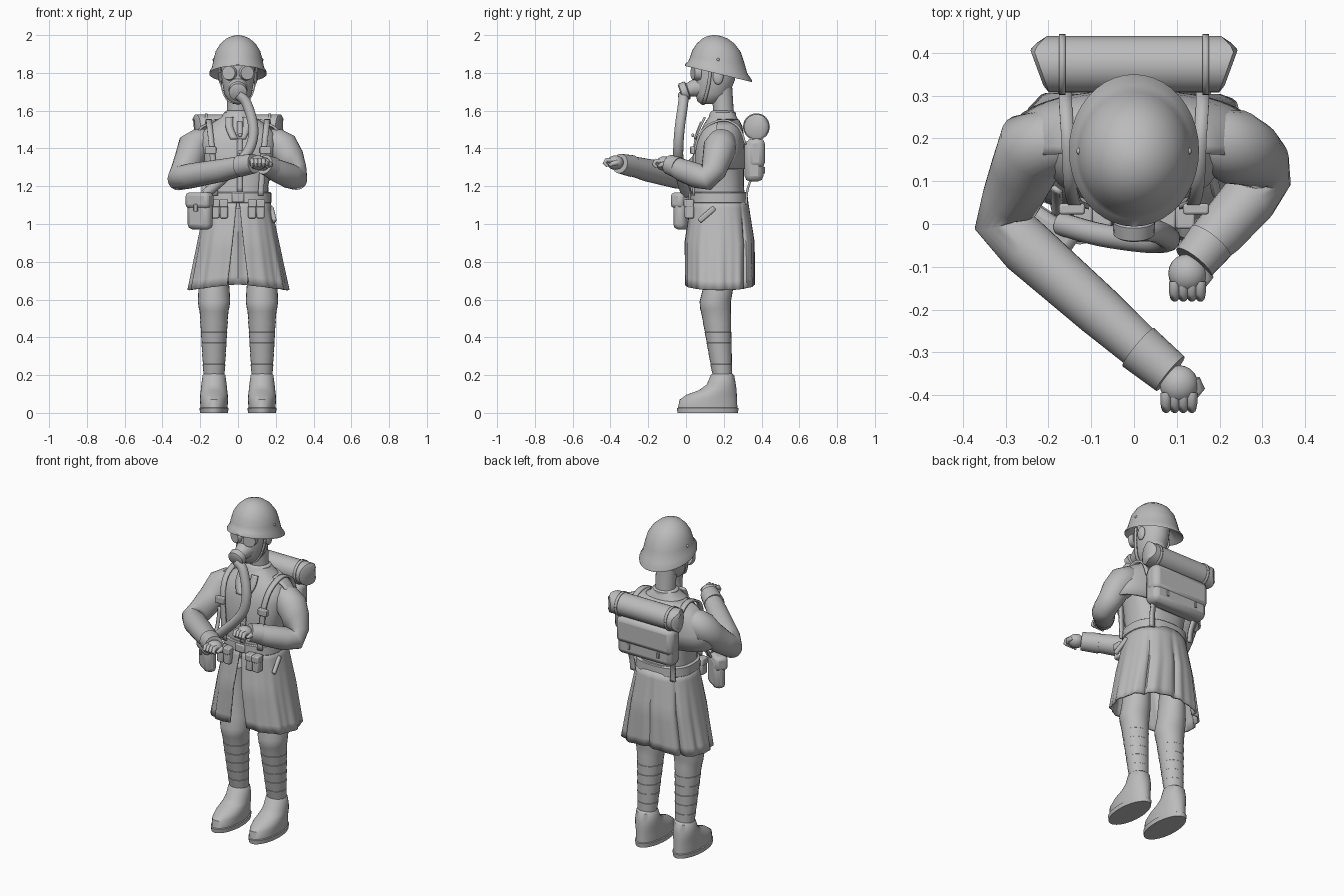
import bpy, bmesh, math
from mathutils import Vector

cube = bpy.data.objects.get("Cube")
if cube:
    bpy.data.objects.remove(cube)

grey = bpy.data.materials.new("plain_grey")
grey.use_nodes = True
grey.diffuse_color = (0.5, 0.5, 0.5, 1)
grey.node_tree.nodes["Principled BSDF"].inputs["Base Color"].default_value = (0.5, 0.5, 0.5, 1)


def finish(name, bm, angle=40, solid=0, bevel=0):
    bmesh.ops.recalc_face_normals(bm, faces=bm.faces)
    mesh = bpy.data.meshes.new(name)
    bm.to_mesh(mesh)
    bm.free()
    for p in mesh.polygons:
        p.use_smooth = True
    mesh.set_sharp_from_angle(angle=math.radians(angle))
    mesh.materials.append(grey)
    ob = bpy.data.objects.new(name, mesh)
    bpy.context.collection.objects.link(ob)
    if solid:
        m = ob.modifiers.new("thickness", "SOLIDIFY")
        m.thickness, m.offset = solid, 0
    if bevel:
        m = ob.modifiers.new("bevel", "BEVEL")
        m.width, m.segments = bevel, 2
    return ob


def skin(bm, rings, closed=True):
    for a, b in zip(rings, rings[1:]):
        n = len(a)
        for i in range(n if closed else n - 1):
            j = (i + 1) % n
            bm.faces.new((a[i], a[j], b[j], b[i]))


def spow(v, p):
    return math.copysign(abs(v) ** p, v)


def loft(name, rings, cx=0, seg=32, power=1.0, angle=40):
    """Stack of rounded rings (z, cy, rx, ry, optional slope in y)."""
    bm = bmesh.new()
    rows = []
    for z, cy, rx, ry, *slope in rings:
        row = []
        for i in range(seg):
            a = math.tau * i / seg
            y = ry * spow(math.sin(a), power)
            row.append(bm.verts.new((cx + rx * spow(math.cos(a), power), cy + y,
                                     z + (slope[0] * y if slope else 0))))
        rows.append(row)
    skin(bm, rows)
    bm.faces.new(rows[0])
    bm.faces.new(rows[-1])
    return finish(name, bm, angle)


def tube(name, pts, radii, seg=20, angle=45):
    """Round limb along a path, one radius per point."""
    pts = [Vector(p) for p in pts]
    bm, rows, u = bmesh.new(), [], Vector((0.3, 0.2, 1))
    for i, (p, r) in enumerate(zip(pts, radii)):
        t = (pts[min(i + 1, len(pts) - 1)] - pts[max(i - 1, 0)]).normalized()
        u = (u - t * u.dot(t)).normalized()
        w = t.cross(u)
        rows.append([bm.verts.new(p + r * (u * math.cos(a) + w * math.sin(a)))
                     for a in (math.tau * k / seg for k in range(seg))])
    skin(bm, rows)
    bm.faces.new(rows[0])
    bm.faces.new(rows[-1])
    return finish(name, bm, angle)


def smooth_path(pts, steps=6):
    """Catmull-Rom points through a short path."""
    p = [Vector(q) for q in pts]
    p = [p[0]] + p + [p[-1]]
    out = []
    for a, b, c, d in zip(p, p[1:], p[2:], p[3:]):
        for k in range(steps):
            t = k / steps
            out.append(0.5 * (2 * b + (c - a) * t + (2 * a - 5 * b + 4 * c - d) * t ** 2
                              + (3 * b - a - 3 * c + d) * t ** 3))
    return out + [p[-1]]


def ribbon(name, pts, width=0.03, side=(1, 0, 0), solid=0.012):
    bm, h = bmesh.new(), Vector(side) * width / 2
    skin(bm, [[bm.verts.new(p - h), bm.verts.new(p + h)] for p in smooth_path(pts, 4)], False)
    return finish(name, bm, 40, solid)


def box(name, loc, size, bevel=0.008, rot=(0, 0, 0)):
    bm = bmesh.new()
    bmesh.ops.create_cube(bm, size=1)
    bmesh.ops.scale(bm, vec=size, verts=bm.verts)
    ob = finish(name, bm, 40, 0, bevel)
    ob.location, ob.rotation_euler = loc, rot
    return ob


def ball(name, loc, size):
    bm = bmesh.new()
    bmesh.ops.create_uvsphere(bm, u_segments=20, v_segments=12, radius=1)
    bmesh.ops.scale(bm, vec=size, verts=bm.verts)
    ob = finish(name, bm)
    ob.location = loc
    return ob


# Torso, collar and belt
loft("torso", [(1.08, .175, .165, .14), (1.2, .172, .16, .135), (1.3, .175, .18, .132),
               (1.42, .175, .205, .13), (1.48, .185, .195, .115), (1.53, .19, .145, .095),
               (1.565, .195, .09, .075), (1.59, .197, .07, .06)], power=.8)
loft("collar", [(1.53, .19, .085, .08), (1.59, .195, .075, .068), (1.6, .195, .06, .055)])
loft("belt", [(1.11, .175, .172, .148), (1.115, .175, .178, .153), (1.165, .175, .176, .151),
              (1.17, .175, .168, .146)], power=.8)
box("belt_buckle", (0, .02, 1.14), (.065, .015, .05))
ribbon("coat_front_edge", [(.01, .08, 1.54), (.01, .05, 1.45), (.01, .038, 1.3), (.01, .03, 1.17)], .03)
for z in (1.47, 1.38, 1.29, 1.21):
    ball("coat_button", (.012, .036, z), (.01, .008, .01))

# Short cape over the back of the shoulders
bm = bmesh.new()
rows = [[bm.verts.new((rx * spow(math.cos(a), .85), .185 + ry * spow(math.sin(a), .85), z))
         for a in (math.pi * (k / 24 * 1.1 - .05) for k in range(25))]
        for z, rx, ry in ((1.55, .12, .09), (1.515, .19, .108), (1.45, .255, .118),
                          (1.38, .285, .121), (1.29, .295, .121))]
skin(bm, rows, False)
finish("shoulder_cape", bm, 40, .012)

# Coat skirt with deep pleats behind and an open front
bm, rows, N = bmesh.new(), [], 144
for k in range(11):
    t = k / 10
    row = []
    for i in range(N + 1):
        gap = .02 + .15 * t
        a = -math.pi / 2 + gap + (math.tau - 2 * gap) * i / N
        c, s = math.cos(a), math.sin(a)
        fold = 1 + .02 * t * math.cos(12 * a) + .012 * t * math.cos(23 * a)
        if s > .1:
            fold -= .09 * min(1, 2 * t) * max(0, math.cos(8 * a)) ** 12
        x = (.165 + .095 * t) * fold * spow(c, .85)
        y = .178 + (.145 + .035 * min(1, 2 * t)) * fold * spow(s, .85)
        row.append(bm.verts.new((x, y, 1.13 - t * (.45 + .03 * abs(c)))))
    rows.append(row)
skin(bm, rows, False)
finish("coat_skirt", bm, 40, .01)

for s, side in ((-1, "right"), (1, "left")):
    # Legs with finely stepped cloth wraps, and boots
    x = s * .127
    wraps = []
    for i in range(6):
        t = i / 6
        z, rx, ry = .54 - .34 * t, .077 - .02 * t, .08 - .027 * t
        cy = .158 + .034 * t
        wraps += [(z, cy, rx, ry), (z - .055, cy + .006, rx - .0055, ry - .006)]
    loft(side + "_leg", [(.95, .18, .05, .08), (.66, .17, .082, .08), (.59, .155, .086, .083),
                         (.55, .156, .08, .081)] + wraps, x, 24, angle=30)
    loft(side + "_boot", [(0, .115, .074, .16), (.025, .115, .077, .163), (.028, .115, .072, .157),
                          (.07, .118, .074, .152), (.095, .135, .073, .134), (.12, .168, .07, .1),
                          (.15, .187, .067, .077), (.2, .193, .06, .062), (.21, .193, .05, .05)], x)

    # Pack straps, lapels, chest buckles and belt pouches
    ribbon(side + "_pack_strap", [(s * .16, .315, 1.42), (s * .16, .28, 1.51), (s * .155, .2, 1.55),
                                  (s * .15, .1, 1.51), (s * .14, .053, 1.42), (s * .13, .045, 1.3),
                                  (s * .12, .04, 1.15)])
    ribbon(side + "_lower_strap", [(s * .15, .35, 1.25), (s * .14, .325, 1.18), (s * .135, .318, 1.1)])
    box(side + "_chest_buckle", (s * .145, .035, 1.39), (.06, .025, .04), .005)
    ribbon(side + "_lapel", [(s * .045, .1, 1.565), (s * .045, .073, 1.51), (s * .02, .046, 1.45)], .04)
    for dx in (.075, .12):
        box(side + "_belt_pouch", (s * dx, .018, 1.08), (.042, .05, .1))
        box(side + "_pouch_flap", (s * dx, .014, 1.11), (.046, .052, .04), .006)

    # Goggles, ears, chin strap and roll strap
    bm = bmesh.new()
    bmesh.ops.create_cone(bm, cap_ends=True, segments=24, radius1=.043, radius2=.036, depth=.035)
    ob = finish(side + "_goggle", bm)
    ob.location, ob.rotation_euler = (s * .044, .052, 1.8), (math.pi / 2, 0, s * .35)
    ball(side + "_ear", (s * .09, .17, 1.78), (.014, .028, .042))
    ribbon(side + "_chin_strap", [(s * .096, .13, 1.83), (s * .09, .12, 1.74), (s * .06, .1, 1.66),
                                  (0, .09, 1.635)], .018, (0, 1, 0), .008)
    ball(side + "_helmet_rivet", (s * .128, .17, 1.87), (.007, .008, .008))
    ribbon(side + "_roll_strap", [(s * .168, .373 + .068 * math.cos(a), 1.515 + .068 * math.sin(a))
                                  for a in (math.tau * k / 12 for k in range(13))], .015, solid=.006)

# Head, mask and helmet
loft("neck", [(1.55, .2, .062, .058), (1.62, .197, .058, .054), (1.72, .185, .06, .06)], seg=24)
loft("head", [(1.635, .115, .025, .035), (1.65, .125, .05, .065), (1.69, .14, .073, .09),
              (1.76, .15, .086, .108), (1.83, .155, .09, .112), (1.9, .155, .08, .1)])
tube("mask_snout", [(0, .09, 1.73), (0, .04, 1.718), (0, .012, 1.71), (0, .007, 1.708), (0, -.024, 1.697),
                    (0, -.03, 1.695)], [.06, .045, .036, .05, .048, .038])
loft("helmet", [(1.86, .165, .1, .11, -.2), (1.802, .172, .142, .166, -.24), (1.794, .172, .152, .178, -.24),
                (1.803, .172, .152, .178, -.24), (1.828, .168, .138, .157, -.2), (1.87, .165, .13, .143, -.1),
                (1.915, .162, .118, .128, -.04), (1.955, .157, .093, .1), (1.982, .153, .062, .067),
                (1.995, .15, .032, .035), (2.0, .15, .008, .008)], seg=40, angle=50)

# Breathing hose leading to the hip bag
path = smooth_path([(0, -.015, 1.685), (.045, -.015, 1.64), (.08, -.032, 1.52), (.07, -.04, 1.42), (.02, -.04, 1.34),
                    (-.08, -.025, 1.24), (-.17, .0, 1.16)], 6)
tube("breathing_hose", path, [.027] * len(path), 16, 60)

# Arms, cuffs and hands
shoulder = [(.15, .19, 1.445), (.195, .19, 1.432), (.235, .18, 1.405)]
r_arm = [(-x, y, z) for x, y, z in shoulder] + [(-.258, .125, 1.345), (-.288, .055, 1.28),
        (-.31, .01, 1.243), (-.25, -.055, 1.255), (-.08, -.205, 1.285), (.05, -.32, 1.315)]
l_arm = shoulder + [(.272, .165, 1.35), (.295, .145, 1.285), (.303, .11, 1.243),
                    (.27, .06, 1.255), (.2, -.02, 1.285), (.15, -.07, 1.31)]
fat = [.06, .078, .088, .078, .069, .066, .066, .06, .05]
for side, arm, cuff, palm in (
        ("right", r_arm, ((.01, -.288, 1.307), (.085, -.35, 1.32)), Vector((.105, -.375, 1.325))),
        ("left", l_arm, ((.18, -.04, 1.298), (.14, -.09, 1.315)), Vector((.125, -.115, 1.32)))):
    tube(side + "_sleeve", arm, fat, 24, 60)
    tube(side + "_cuff", cuff, (.058, .052))
    ball(side + "_palm", palm, (.045, .045, .038))
    for k in range(4):
        p = palm + Vector((-.03 + .02 * k, -.02, .012))
        tube(side + "_finger", [p, p + Vector((0, -.025, .002)), p + Vector((0, -.036, -.014)),
                                p + Vector((0, -.02, -.032))], (.013, .013, .011, .008), 10, 60)
    p = palm + Vector((.035, .01, 0))
    tube(side + "_thumb", [p, p + Vector((.012, -.02, -.005)), p + Vector((0, -.04, -.014))],
         (.015, .014, .008), 10, 60)

# Backpack with a long flap, and a rolled blanket with slanted ends
box("backpack", (0, .36, 1.335), (.37, .1, .22), .03)
box("backpack_flap", (0, .37, 1.375), (.38, .095, .16), .03)
for s in (-1, 1):
    box("backpack_clasp", (s * .1, .412, 1.285), (.014, .012, .035), .003)
roll = tube("blanket_roll", [(-.23, .373, 1.515), (-.222, .373, 1.515), (.222, .373, 1.515), (.23, .373, 1.515)],
            [.05, .066, .066, .05], 24)
for v in roll.data.vertices:
    d = v.co.y - .373
    v.co.x *= 1 + 1.6 * d - 6 * max(d - .035, 0)

# Hip bag hung at an angle, and a small sheath on the other side
yaw = -.6
across, out = Vector((math.cos(yaw), math.sin(yaw), 0)), Vector((math.sin(yaw), -math.cos(yaw), 0))
bag = Vector((-.2, -.01, 1.065))
box("hip_bag", bag, (.14, .07, .19), .028, (0, 0, yaw))
box("hip_bag_flap", bag + out * .006 + Vector((0, 0, .06)), (.146, .076, .085), .02, (0, 0, yaw))
box("hip_bag_clasp", bag + out * .042 + Vector((0, 0, .02)), (.022, .012, .04), .004, (0, 0, yaw))
ribbon("hip_bag_strap", [(-.18, .02, 1.15), (-.18, .06, 1.22), (-.18, .08, 1.32)], .025, across)
box("hip_sheath", (.185, .11, 1.05), (.022, .11, .028), .008, (.7, 0, .2))
